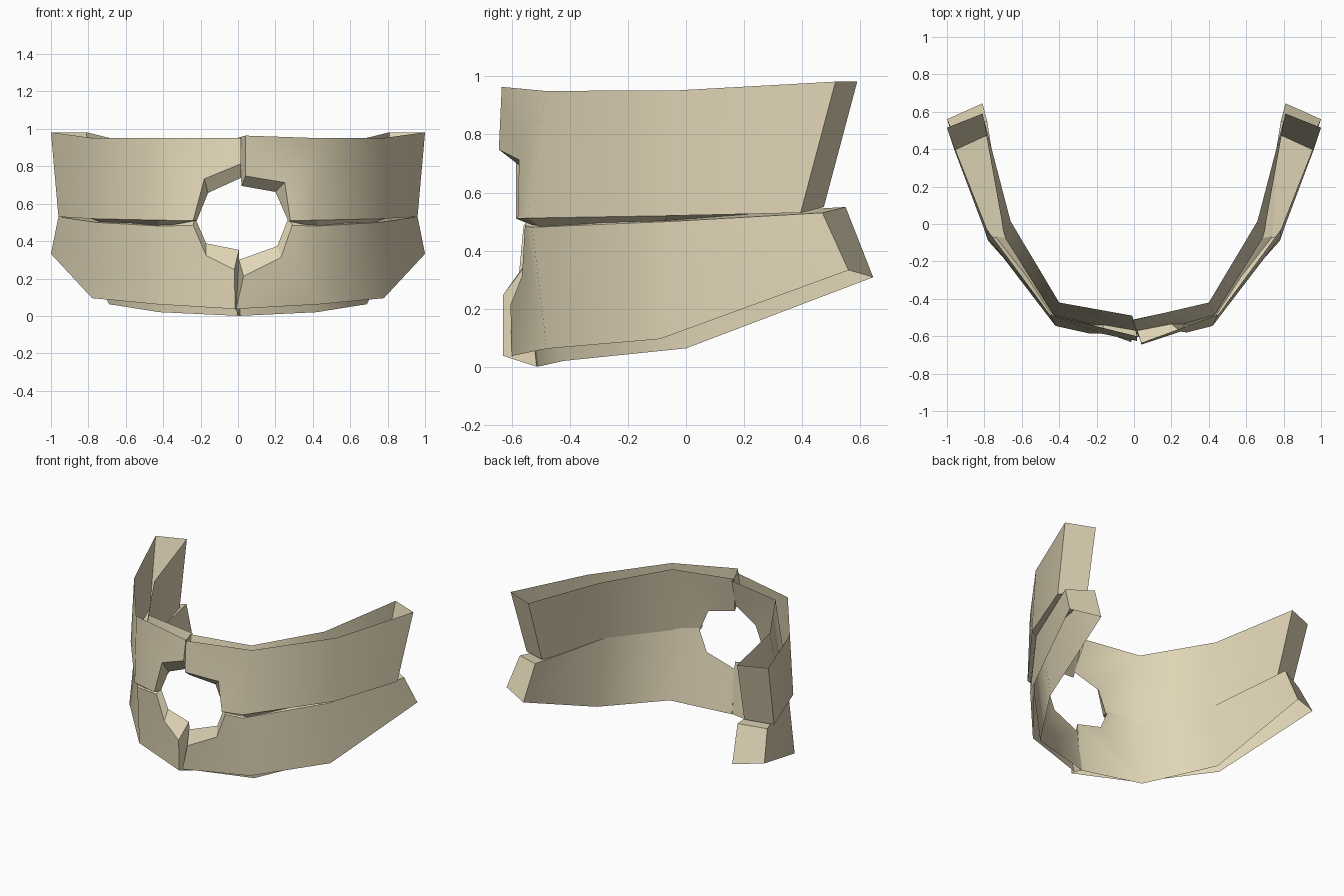
import bpy, bmesh

if "Cube" in bpy.data.objects:
    bpy.data.objects.remove(bpy.data.objects["Cube"])

bone = bpy.data.materials.new("cream_shell")
bone.diffuse_color = (0.75, 0.67, 0.47, 1)
bone.use_nodes = True
bone.node_tree.nodes["Principled BSDF"].inputs["Base Color"].default_value = bone.diffuse_color
DROP = 0.005  # settles the lowest rim on the ground

# Side stations shared by both halves: front bend, side bend, back end.
# Each layer lists three free-rim points, then three seam points.
UPPER_OUT = [(.45, -.485, .955), (.785, -.03, .957), (1, .515, .987),
             (.42, -.545, .517), (.787, -.065, .525), (.96, .395, .535)]
UPPER_IN = [(.40, -.42, .95), (.66, .015, .95), (.81, .59, .987),
            (.43, -.49, .475), (.69, -.08, .49), (.785, .475, .555)]
LOWER_OUT = [(.43, -.48, .067), (.78, -.09, .10), (1, .56, .337),
             (.41, -.53, .485), (.755, -.06, .505), (.96, .47, .535)]
LOWER_IN = [(.42, -.42, .025), (.69, 0, .068), (.81, .645, .313),
            (.43, -.487, .505), (.685, -.078, .52), (.785, .55, .555)]

# Front stations, separate for every shell: middle of the rim,
# then three corners of the front opening.
FRONT = {
    "upper_shell_right": (
        [(.04, -.635, .969), (.04, -.645, .753), (.25, -.575, .718), (.28, -.58, .515)],
        [(-.01, -.515, .955), (.02, -.57, .70), (.20, -.535, .668), (.27, -.535, .51)]),
    "upper_shell_left": (
        [(.015, -.60, .955), (.015, -.625, .818), (-.18, -.585, .738), (-.24, -.585, .515)],
        [(-.01, -.49, .953), (.015, -.57, .743), (-.16, -.54, .663), (-.22, -.54, .515)]),
    "lower_shell_right": (
        [(-.01, -.60, .042), (.03, -.605, .218), (.23, -.565, .318), (.29, -.555, .49)],
        [(0, -.51, .005), (.005, -.55, .305), (.21, -.53, .378), (.27, -.53, .53)]),
    "lower_shell_left": (
        [(-.015, -.63, .042), (-.02, -.63, .253), (-.17, -.575, .328), (-.24, -.56, .49)],
        [(.01, -.515, .005), (.005, -.55, .358), (-.17, -.53, .393), (-.23, -.53, .53)]),
}


def shell(name, front, sides, sign):
    """Outer and inner wall joined along opening, seam and ends; rim left open."""
    bm = bmesh.new()
    out, inn = [[bm.verts.new((x, y, z - DROP)) for x, y, z in
                 list(f) + [(sign * x, y, z) for x, y, z in s]]
                for f, s in zip(front, sides)]
    # indices: 0 rim middle, 1-3 opening, 4-6 rim, 7-9 seam
    for quad in [(0, 4, 2, 1), (4, 7, 3, 2), (4, 5, 8, 7), (5, 6, 9, 8)]:
        bm.faces.new([out[i] for i in quad]).smooth = True
        bm.faces.new([inn[i] for i in reversed(quad)]).smooth = True
    # flat side walls follow the border from the middle round to the back end
    border = [0, 1, 2, 3, 7, 8, 9, 6]
    for i, j in zip(border, border[1:]):
        f = bm.faces.new([out[i], out[j], inn[j], inn[i]])
        for e in f.edges:
            e.smooth = False
    bmesh.ops.recalc_face_normals(bm, faces=bm.faces)
    # make sure the outer wall faces outwards
    bm.faces.ensure_lookup_table()
    bm.normal_update()
    if bm.faces[0].normal.y > 0:
        bmesh.ops.reverse_faces(bm, faces=bm.faces)
    me = bpy.data.meshes.new(name)
    bm.to_mesh(me)
    bm.free()
    me.materials.append(bone)
    ob = bpy.data.objects.new(name, me)
    bpy.context.collection.objects.link(ob)


for name, front in FRONT.items():
    sides = (UPPER_OUT, UPPER_IN) if "upper" in name else (LOWER_OUT, LOWER_IN)
    shell(name, front, sides, 1 if "right" in name else -1)
